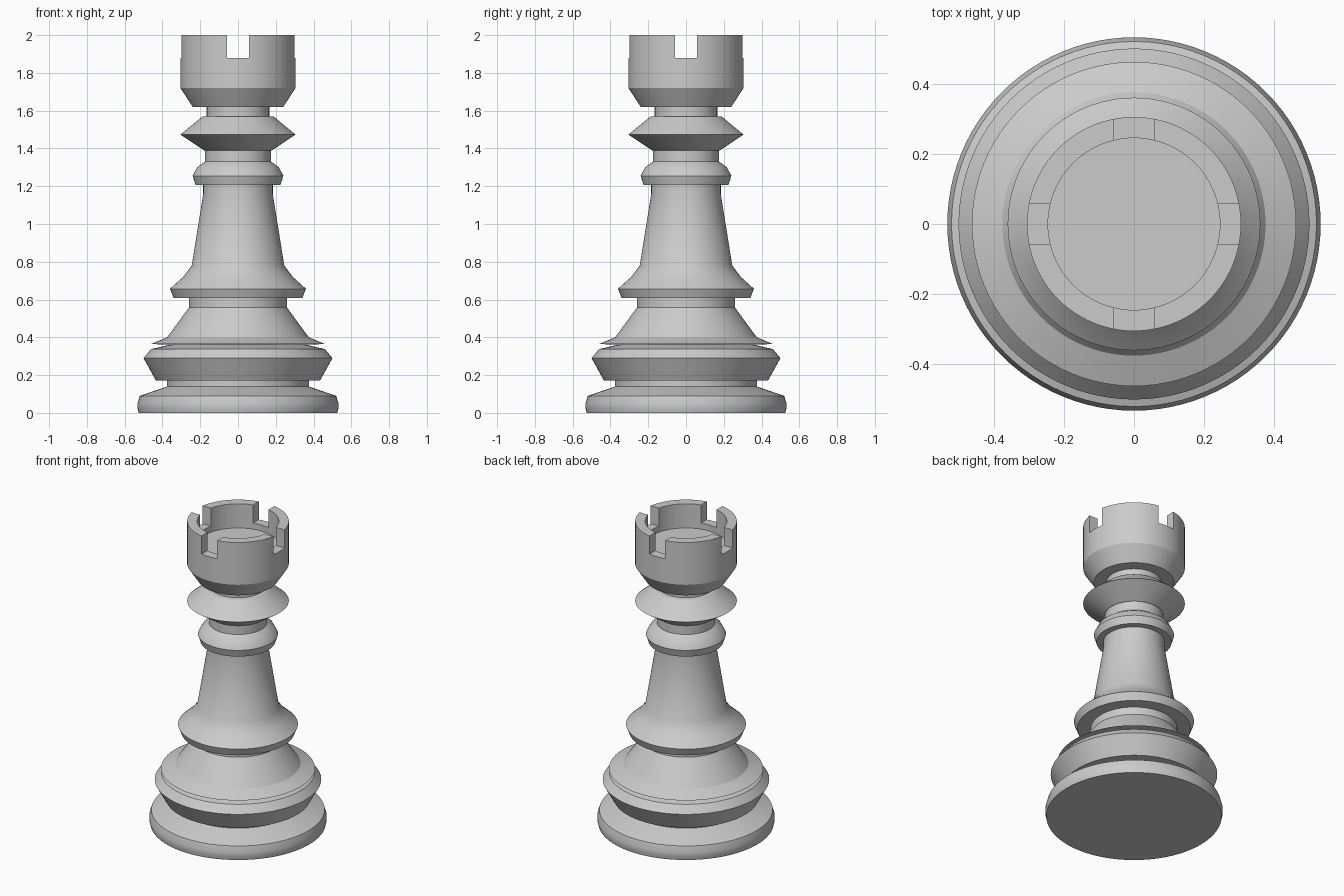
import bpy, bmesh, math

if "Cube" in bpy.data.objects:
    bpy.data.objects.remove(bpy.data.objects["Cube"])

SIDES = 96

grey = bpy.data.materials.new("plain_grey")
grey.diffuse_color = (0.6, 0.6, 0.6, 1)
grey.use_nodes = True
grey.node_tree.nodes["Principled BSDF"].inputs["Base Color"].default_value = grey.diffuse_color


def lathe(name, profile):
    """Revolve (radius, height) points, listed bottom to top on the outside, around z."""
    bm = bmesh.new()
    rings = []
    for r, z in profile:
        if r == 0:
            rings.append([bm.verts.new((0, 0, z))])
        else:
            rings.append([bm.verts.new((r * math.cos(2 * math.pi * i / SIDES),
                                        r * math.sin(2 * math.pi * i / SIDES), z))
                          for i in range(SIDES)])
    for a, b in zip(rings, rings[1:]):
        for i in range(SIDES):
            j = (i + 1) % SIDES
            if len(a) == 1:
                bm.faces.new((a[0], b[j], b[i]))
            elif len(b) == 1:
                bm.faces.new((a[i], a[j], b[0]))
            else:
                bm.faces.new((a[i], a[j], b[j], b[i]))
    mesh = bpy.data.meshes.new(name)
    bm.to_mesh(mesh)
    bm.free()
    mesh.materials.append(grey)
    obj = bpy.data.objects.new(name, mesh)
    bpy.context.collection.objects.link(obj)
    return obj


def activate(obj):
    bpy.ops.object.select_all(action='DESELECT')
    obj.select_set(True)
    bpy.context.view_layer.objects.active = obj


# Foot disc, groove and wide lower ring
base = lathe("base", [
    (0, 0), (0.526, 0), (0.532, 0.025), (0.532, 0.05), (0.52, 0.09),
    (0.375, 0.14), (0.375, 0.172), (0.435, 0.172), (0.50, 0.29),
    (0.46, 0.338), (0.355, 0.362)])

# Thin flared skirt, lower collar, tapering stem and neck rings
stem = lathe("stem", [
    (0.355, 0.362), (0.462, 0.364), (0.375, 0.40), (0.26, 0.557),
    (0.26, 0.607), (0.34, 0.607), (0.36, 0.657), (0.29, 0.72), (0.245, 0.78),
    (0.184, 1.16), (0.184, 1.207), (0.225, 1.207), (0.24, 1.255),
    (0.217, 1.30), (0.175, 1.33), (0.175, 1.39), (0.18, 1.39),
    (0.305, 1.473), (0.19, 1.568), (0.166, 1.57), (0.166, 1.62)])

# Hollow tower top
crown = lathe("crown", [
    (0, 1.62), (0.24, 1.62), (0.305, 1.72), (0.305, 2.0),
    (0.245, 2.0), (0.245, 1.84), (0, 1.84)])

# Four notches in the rim, cut by two crossed bars
for size in ((0.115, 0.9, 0.24), (0.9, 0.115, 0.24)):
    bpy.ops.mesh.primitive_cube_add(size=1, location=(0, 0, 2.0))
    bar = bpy.context.object
    bar.name = "notch_cutter"
    bar.scale = size
    bar.hide_render = True
    bar.data.materials.append(grey)
    cut = crown.modifiers.new("notches", 'BOOLEAN')
    cut.operation = 'DIFFERENCE'
    cut.solver = 'EXACT'
    cut.object = bar
    activate(crown)
    bpy.ops.object.modifier_apply(modifier=cut.name)
    bpy.data.objects.remove(bar, do_unlink=True)

# Smooth round sides with crisp creases
for part in (base, stem, crown):
    activate(part)
    bpy.ops.object.shade_smooth_by_angle(angle=math.radians(30))
